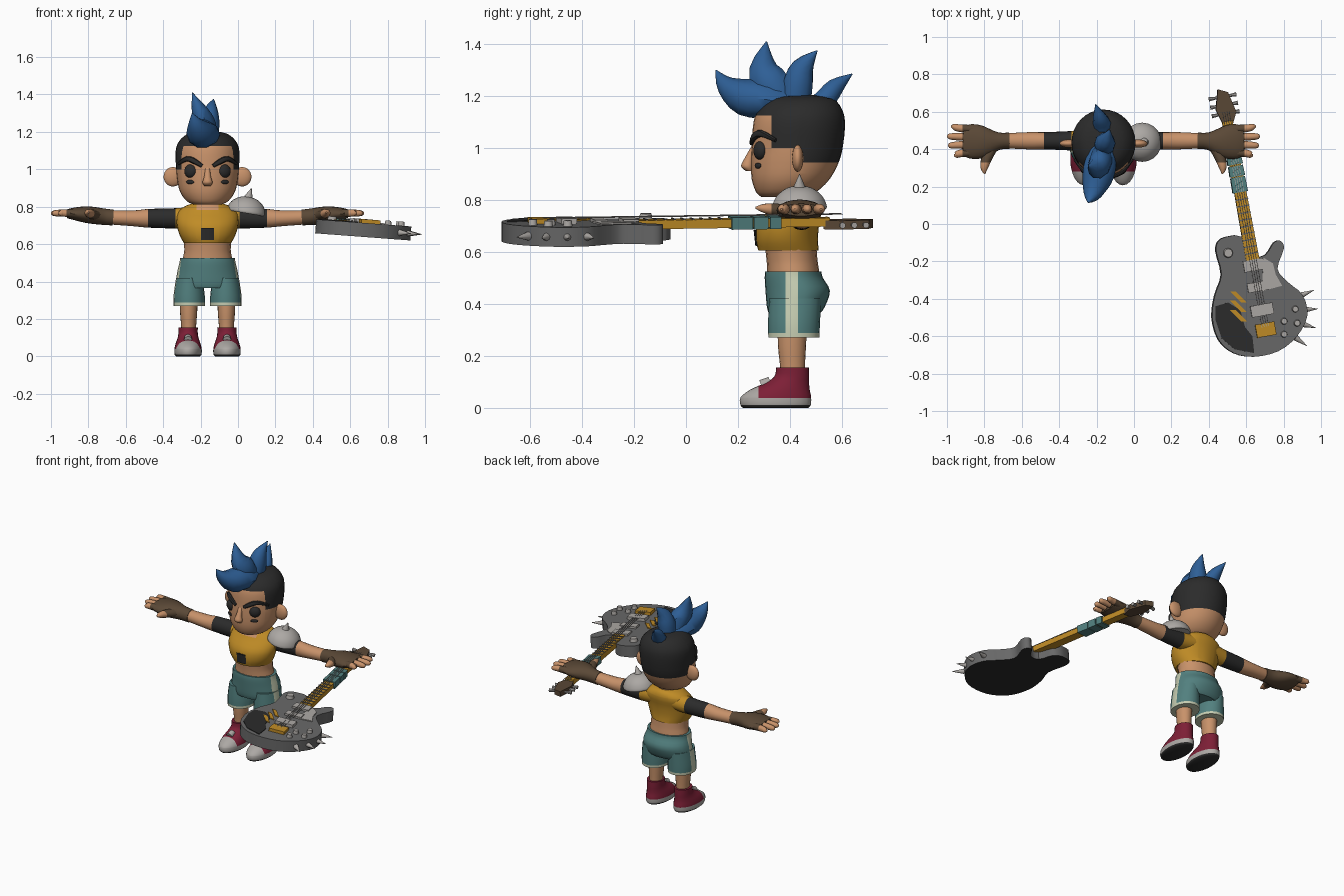
import bpy, bmesh, math
from mathutils import Vector, Matrix

cube = bpy.data.objects.get("Cube")
if cube:
    bpy.data.objects.remove(cube)

COLOURS = {
    "skin": "C8926A", "hair_blue": "2E5F96", "gold": "C08C26", "teal": "52807F",
    "dark_red": "7D1F36", "black": "2B2B2B", "light_grey": "ACA8A4",
    "brown": "5A4836", "mid_grey": "686868", "cream": "C6CDB2",
}
MATS, PARTS = {}, []
CX = -0.163  # middle of the figure


def linear(c):
    return c / 12.92 if c < 0.04 else ((c + 0.055) / 1.055) ** 2.4


for key, code in COLOURS.items():
    rgba = [linear(int(code[i:i + 2], 16) / 255) for i in (0, 2, 4)] + [1]
    m = bpy.data.materials.new(key)
    m.use_nodes = True
    m.diffuse_color = rgba
    bsdf = next(n for n in m.node_tree.nodes if n.type == 'BSDF_PRINCIPLED')
    bsdf.inputs["Base Color"].default_value = rgba
    bsdf.inputs["Roughness"].default_value = 0.8
    MATS[key] = m


def finish(name, bm, mat, matrix=None):
    bmesh.ops.recalc_face_normals(bm, faces=bm.faces)
    if matrix:
        bm.transform(matrix)
    me = bpy.data.meshes.new(name)
    bm.to_mesh(me)
    bm.free()
    me.materials.append(MATS[mat])
    ob = bpy.data.objects.new(name, me)
    bpy.context.scene.collection.objects.link(ob)
    PARTS.append(ob)
    return ob


def spline(pts, steps):
    """Smooth curve through rows of numbers."""
    out = []
    for i in range(len(pts) - 1):
        a, b, c, d = (Vector(pts[min(max(i + k, 0), len(pts) - 1)]) for k in (-1, 0, 1, 2))
        for s in range(steps):
            t = s / steps
            out.append(b + (c - a) * t / 2 + (a * 2 - b * 5 + c * 4 - d) * t * t / 2
                       + (b * 3 - a - c * 3 + d) * t ** 3 / 2)
    return out + [Vector(pts[-1])]


def loft(name, rings, mat, side=(1, 0, 0), axis=None, n=20, steps=3, matrix=None):
    """Skin elliptical rings (x, y, z, radius along side, other radius)."""
    rows = spline(rings, steps)
    bm = bmesh.new()
    loops = []
    for i, r in enumerate(rows):
        tan = Vector(axis) if axis else Vector(rows[min(i + 1, len(rows) - 1)][:3]) - Vector(rows[max(i - 1, 0)][:3])
        tan.normalize()
        u = Vector(side)
        u = (u - tan * u.dot(tan)).normalized()
        v = tan.cross(u)
        ang = [2 * math.pi * k / n for k in range(n)]
        loops.append([bm.verts.new(Vector(r[:3]) + u * math.cos(a) * max(r[3], .001)
                                   + v * math.sin(a) * max(r[4], .001)) for a in ang])
    for lo, hi in zip(loops, loops[1:]):
        for k in range(n):
            bm.faces.new((lo[k], lo[(k + 1) % n], hi[(k + 1) % n], hi[k]))
    bm.faces.new(loops[0])
    bm.faces.new(loops[-1])
    return finish(name, bm, mat, matrix)


def upright(name, rings, mat, x=CX, **kw):
    """Loft up z from rows of (z, y, x radius, y radius)."""
    return loft(name, [(x, y, z, a, b) for z, y, a, b in rings], mat, axis=(0, 0, 1), **kw)


def prism(name, pts, z0, z1, mat, matrix=None):
    bm = bmesh.new()
    face = bm.faces.new([bm.verts.new((x, y, z0)) for x, y in pts])
    ext = bmesh.ops.extrude_face_region(bm, geom=[face])
    bmesh.ops.translate(bm, vec=(0, 0, z1 - z0), verts=[v for v in ext["geom"] if isinstance(v, bmesh.types.BMVert)])
    return finish(name, bm, mat, matrix)


def ball(name, loc, size, mat, tilt=None):
    bm = bmesh.new()
    bmesh.ops.create_uvsphere(bm, u_segments=20, v_segments=12, radius=1)
    rot = tilt or Matrix()
    return finish(name, bm, mat, Matrix.Translation(loc) @ rot @ Matrix.Diagonal((*size, 1)))


def spike(name, a, b, r, mat, matrix=None, end=0.001, n=12):
    return loft(name, [(*a, r, r), (*b, end, end)], mat, side=(.3, .5, .8), n=n, steps=1, matrix=matrix)


def paint(ob, cuts, rule):
    """Cut along axis planes, then colour faces by rule(centre, normal)."""
    bm = bmesh.new()
    bm.from_mesh(ob.data)
    for ax, val in cuts:
        no = Vector([float(k == ax) for k in range(3)])
        bmesh.ops.bisect_plane(bm, geom=bm.verts[:] + bm.edges[:] + bm.faces[:], plane_co=no * val, plane_no=no)
    slots = [ob.data.materials[0].name]
    bm.normal_update()
    for f in bm.faces:
        want = rule(f.calc_center_median(), f.normal) or slots[0]
        if want not in slots:
            slots.append(want)
            ob.data.materials.append(MATS[want])
        f.material_index = slots.index(want)
    bm.to_mesh(ob.data)
    bm.free()


# Head with shaved hair
head = upright("head", [(.812, .37, .075, .08), (.83, .385, .112, .115), (.88, .403, .147, .15),
                        (.95, .42, .163, .17), (1.02, .43, .169, .176), (1.1, .436, .17, .176),
                        (1.15, .44, .152, .16), (1.19, .445, .105, .12), (1.205, .445, .03, .04)], "skin", n=32)
paint(head, [(2, 1.125), (2, 1), (2, .945), (1, .33), (1, .44)],
      lambda c, n: "black" if c.z > 1.125 or (c.y > .33 and c.z > 1) or (c.y > .44 and c.z > .945) else None)
upright("neck", [(.75, .43, .075, .075), (.79, .425, .065, .068), (.85, .42, .065, .068)], "skin")
loft("nose", [(CX, .262, 1.01, .012, .008), (CX, .243, .96, .018, .018), (CX, .236, .93, .027, .024),
              (CX, .245, .912, .018, .015)], "skin", axis=(0, 0, 1), n=12)

# Crest of hair spikes
CREST = {
    "front": [(-.17, .42, 1.16, .06, .05), (-.18, .32, 1.185, .085, .07), (-.2, .23, 1.195, .078, .075),
              (-.225, .155, 1.24, .045, .04), (-.245, .115, 1.3, .002, .002)],
    "tall": [(-.17, .39, 1.15, .05, .06), (-.18, .33, 1.24, .062, .075), (-.205, .298, 1.31, .045, .055),
             (-.245, .31, 1.41, .002, .002)],
    "middle": [(-.16, .42, 1.15, .05, .06), (-.155, .43, 1.24, .056, .06), (-.145, .45, 1.31, .04, .045),
               (-.13, .505, 1.375, .002, .002)],
    "rear": [(-.165, .48, 1.13, .045, .06), (-.17, .53, 1.18, .05, .045), (-.185, .575, 1.235, .035, .035),
             (-.205, .64, 1.285, .002, .002)],
}
for label, rings in CREST.items():
    loft("hair_spike_" + label, rings, "hair_blue", n=10)

# Torso and cropped top
upright("waist", [(.46, .415, .135, .1), (.52, .413, .132, .1), (.57, .408, .124, .098), (.65, .4, .13, .1)], "skin")
top = upright("crop_top", [(.605, .395, .126, .116), (.65, .388, .15, .12), (.71, .395, .165, .118),
                           (.77, .425, .16, .1), (.805, .432, .115, .085), (.82, .43, .07, .07)], "gold", n=28)
paint(top, [(2, .782), (0, CX - .06), (0, CX + .06)],
      lambda c, n: "skin" if c.z > .782 and abs(c.x - CX) < .06 and c.y < .43 else None)
loft("chest_patch", [(CX, .273, .622, .034, .006), (CX, .266, .685, .034, .006)], "black",
     axis=(0, 0, 1), n=8, steps=1)

# Shorts seat
seat = upright("shorts_seat", [(.365, .418, .155, .1), (.39, .423, .168, .112), (.45, .43, .162, .124),
                               (.5, .415, .15, .112), (.525, .413, .147, .108)], "teal", n=28)


def stripe(c, n):
    if c.z < .287 or (.383 < c.y < .432 and abs(c.x - CX) > .12):
        return "cream"


paint(seat, [(1, .383), (1, .432)], stripe)


def shoe_rule(c, n):
    if c.z < .008:
        return "black"
    if c.z < .038 or c.y < .28:
        return "light_grey"


def arm_rule(c, n):
    d = abs(c.x - CX)
    return "gold" if d < .17 else "black" if d < .317 else None


# Paired parts
for s, label in ((-1, "right"), (1, "left")):
    def X(d):
        return CX + s * d

    leg_x = X(.101)
    leg = upright("shorts_leg_" + label, [(.27, .415, .084, .098), (.33, .416, .083, .1), (.42, .42, .07, .1)],
                  "teal", x=X(.098))
    paint(leg, [(1, .383), (1, .432), (2, .287)], stripe)
    upright("leg_" + label, [(.1, .41, .038, .048), (.16, .41, .04, .048), (.24, .408, .046, .054),
                             (.35, .41, .05, .058)], "skin", x=leg_x)
    shoe = upright("shoe_" + label, [(0, .345, .064, .126), (.01, .345, .072, .135), (.04, .346, .073, .136),
                                     (.07, .362, .066, .114), (.095, .388, .057, .086), (.12, .407, .052, .067),
                                     (.155, .41, .052, .063)], "dark_red", x=X(.104), n=24)
    paint(shoe, [(2, .038), (1, .28)], shoe_rule)
    spike("shoe_tongue_" + label, (X(.104), .29, .086), (X(.104), .325, .1), .022, "light_grey", end=.02)

    # Arm, glove and fingers
    arm = loft("arm_" + label, [(X(d), .445, z, a, b) for d, z, a, b in
                                ((.08, .745, .06, .055), (.17, .738, .052, .054), (.315, .738, .046, .05),
                                 (.4, .738, .046, .042), (.56, .745, .038, .037))], "skin", side=(0, 1, 0))
    paint(arm, [(0, X(.17)), (0, X(.317))], arm_rule)
    loft("glove_" + label, [(X(d), y, z, a, b) for d, y, z, a, b in
                            ((.505, .445, .742, .044, .042), (.56, .443, .747, .047, .044),
                             (.64, .438, .757, .085, .045), (.71, .442, .762, .092, .034),
                             (.75, .443, .762, .075, .024))], "brown", side=(0, 1, 0))
    for finger, y0, d1, y1 in (("little", .505, .815, .52), ("ring", .465, .837, .468),
                               ("middle", .425, .832, .42), ("index", .385, .8, .368)):
        fing = loft(f"{finger}_finger_{label}", [(X(.68), y0, .762, .024, .024), (X(.77), (y0 + y1) / 2, .766, .02, .02),
                                                 (X(d1 - .015), y1, .765, .016, .016), (X(d1), y1, .764, .004, .004)],
                    "skin", side=(0, 1, 0), n=10)
        paint(fing, [(0, X(.755))], lambda c, n: "brown" if abs(c.x - CX) < .755 else None)
    thumb = loft("thumb_" + label, [(X(.59), .42, .752, .03, .028), (X(.625), .35, .762, .028, .025),
                                    (X(.638), .3, .768, .02, .018), (X(.635), .268, .77, .004, .004)], "skin", n=10)
    paint(thumb, [(1, .33)], lambda c, n: "brown" if c.y > .33 else None)

    # Ears and face details
    ball("ear_" + label, (X(.185), .43, .96), (.05, .022, .052), "skin")
    ball("eye_" + label, (X(.091), .286, .99), (.035, .024, .036), "black", Matrix.Rotation(s * .45, 4, 'Z'))
    loft("brow_" + label, [(X(.03), .252, 1.018, .008, .01), (X(.07), .262, 1.043, .012, .015),
                           (X(.11), .29, 1.056, .012, .014), (X(.155), .345, 1.03, .006, .008)], "black",
         side=(0, 1, 0), n=8)
    ball("cheek_mark_" + label, (X(.093), .277, .932), (.024, .006, .011), "black", Matrix.Rotation(s * .5, 4, 'Z'))

# Shoulder armour
dome = [(0, .1), (.012, .105), (.05, .088), (.08, .05), (.09, .005)]
tilt = Matrix.Translation((.042, .437, .765)) @ Matrix.Rotation(.17, 4, 'Y')
loft("shoulder_plate", [(0, 0, z, r, r) for z, r in dome], "light_grey", axis=(0, 0, 1), matrix=tilt)
spike("shoulder_spike", (.05, .437, .83), (.072, .437, .9), .032, "light_grey")

# Guitar, tilted sideways as a whole
PIV = Vector((.65, 0, .68))
TILT = Matrix.Translation(PIV) @ Matrix.Rotation(.075, 4, 'Y') @ Matrix.Translation(-PIV)
ALONG = Vector((-.18, .98)).normalized()
ACROSS = Vector((ALONG.y, -ALONG.x))
TOP = .715


def at(y, off=0):
    """Point on the neck line at a given y, shifted sideways."""
    return Vector((.597 - .184 * y, y)) + ACROSS * off


def strip(name, y0, y1, w0, w1, z0, z1, mat, off=0):
    pts = [at(y0, off - w0), at(y0, off + w0), at(y1, off + w1), at(y1, off - w1)]
    return prism(name, pts, z0, z1, mat, TILT)


outline = [(.535, -.06), (.46, -.08), (.435, -.14), (.465, -.27), (.43, -.38), (.415, -.5), (.45, -.62),
           (.53, -.69), (.64, -.71), (.77, -.68), (.87, -.6), (.925, -.49), (.9, -.38), (.82, -.31),
           (.765, -.24), (.8, -.13), (.78, -.09), (.745, -.1), (.7, -.165), (.63, -.17), (.59, -.08)]
rounded = [p[:2] for p in spline([(*p, 0) for p in outline + outline[:1]], 3)][:-1]
body = prism("guitar_body", rounded, .64, TOP, "mid_grey", TILT)
paint(body, [], lambda c, n: "black" if n.z < -.9 else None)
prism("body_dark_patch", [(.432, -.44), (.5, -.42), (.565, -.46), (.59, -.55), (.63, -.6), (.64, -.69),
                          (.535, -.67), (.465, -.61), (.432, -.51)], TOP, TOP + .004, "black", TILT)
prism("scratch_plate", [(.69, -.18), (.74, -.21), (.755, -.27), (.79, -.33), (.68, -.36)], TOP, TOP + .006,
      "light_grey", TILT)
for i in range(3):
    y = -.38 - .05 * i
    prism("gold_stripe", [(.51, y + .02), (.54, y + .02), (.6, y - .04), (.57, y - .04)], TOP, TOP + .006, "gold", TILT)
strip("neck_pickup", -.25, -.19, .055, .055, TOP, .728, "light_grey")
strip("middle_pickup", -.36, -.31, .055, .055, TOP, .728, "light_grey")
strip("bridge", -.49, -.43, .06, .06, TOP, .735, "light_grey")
strip("tailpiece", -.6, -.53, .052, .052, TOP, .735, "gold")
for x, y, r in ((.5, -.155, .026), (.86, -.455, .018), (.8, -.52, .018), (.87, -.53, .018), (.8, -.59, .018)):
    spike("guitar_knob", (x, y, TOP), (x, y, .737), r, "light_grey", TILT, end=r * .85)
for deg in (22, 3, -16, -36):
    d = Vector((math.cos(math.radians(deg)), math.sin(math.radians(deg)), 0))
    mid = Vector((.675, -.47, .677))
    spike("body_spike", mid + d * .235, mid + d * .31, .017, "light_grey", TILT)

# Neck, wrap and headstock
strip("guitar_neck", -.2, .55, .036, .028, .688, .722, "gold")
for i in range(9):
    y = -.16 + .036 * i
    strip("fret", y, y + .007, .035, .035, .722, .726, "mid_grey")
for y0, y1 in ((.17, .25), (.255, .31), (.318, .36)):
    strip("neck_wrap", y0, y1, .041, .039, .682, .729, "teal")
prism("headstock", [(.475, .53), (.525, .53), (.545, .6), (.5, .705), (.445, .72), (.435, .61)], .678, .712, "brown", TILT)
for off in (-.018, -.006, .006, .018):
    strip("string", -.55, .6, .0015, .0015, .733, .736, "light_grey", off)
for side in (-1, 1):
    for y in (.59, .635, .68):
        a, b = at(y, side * .03), at(y, side * .075)
        spike("tuning_peg", (*a, .695), (*b, .695), .007, "light_grey", TILT, end=.012, n=8)

# Smooth shading with sharp edges kept
bpy.ops.object.select_all(action='DESELECT')
for ob in PARTS:
    ob.select_set(True)
bpy.context.view_layer.objects.active = PARTS[0]
bpy.ops.object.shade_smooth_by_angle(angle=math.radians(40))
